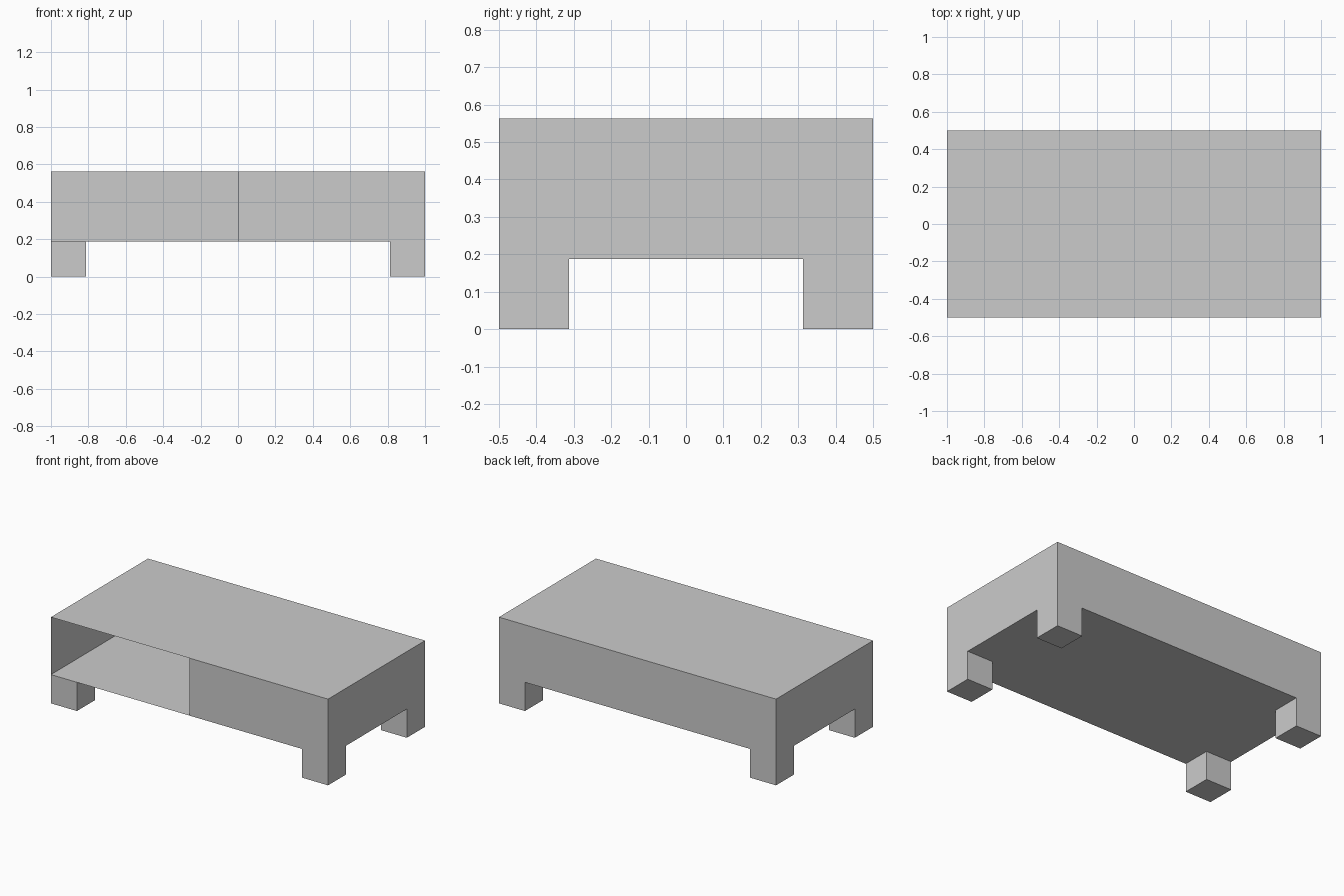
import bpy
import bmesh
from mathutils import Vector

if "Cube" in bpy.data.objects:
    bpy.data.objects.remove(bpy.data.objects["Cube"])

LEG = 0.1875      # leg width and height
TOP = 0.5625      # table top height


def box(name, low, high, open_sides=()):
    """Box between two corners; faces whose normal is in open_sides are left out."""
    low, high = Vector(low), Vector(high)
    bm = bmesh.new()
    bmesh.ops.create_cube(bm, size=1)
    bmesh.ops.scale(bm, vec=high - low, verts=bm.verts)
    bm.normal_update()
    gone = [f for f in bm.faces
            if any(f.normal.dot(Vector(s)) > 0.9 for s in open_sides)]
    bmesh.ops.delete(bm, geom=gone, context='FACES')
    mesh = bpy.data.meshes.new(name)
    bm.to_mesh(mesh)
    bm.free()
    obj = bpy.data.objects.new(name, mesh)
    obj.location = (low + high) / 2
    bpy.context.collection.objects.link(obj)
    return obj


# Closed right half; its left side is the wall between the halves
box("closed_cabinet", (0, -0.5, LEG), (1, 0.5, TOP))

# Left half, a thin shell open to the front
box("open_compartment", (-1, -0.5, LEG), (0, 0.5, TOP),
    open_sides=[(0, -1, 0), (1, 0, 0)])

# Four corner legs, without the hidden top faces
for x_name, x in (("left", -1), ("right", 1 - LEG)):
    for y_name, y in (("front", -0.5), ("back", 0.5 - LEG)):
        box(f"{y_name}_{x_name}_leg", (x, y, 0), (x + LEG, y + LEG, LEG),
            open_sides=[(0, 0, 1)])
